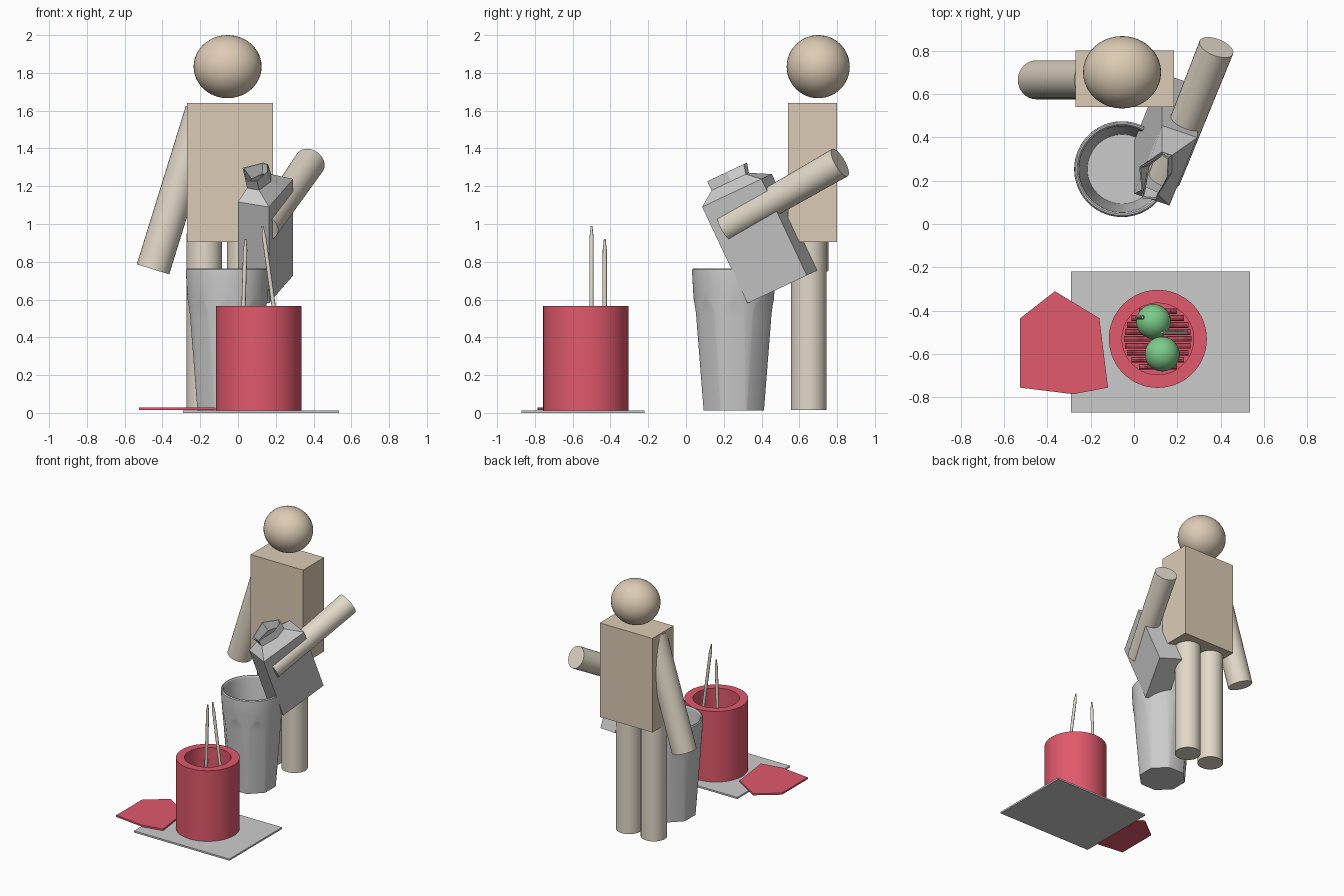
import bpy, bmesh, math
from mathutils import Vector, Matrix

if "Cube" in bpy.data.objects:
    bpy.data.objects.remove(bpy.data.objects["Cube"])


def mat(name, c):
    m = bpy.data.materials.new(name)
    m.diffuse_color = (*c, 1)
    m.use_nodes = True
    m.node_tree.nodes["Principled BSDF"].inputs["Base Color"].default_value = m.diffuse_color
    return m


RED = mat("red", (0.75, 0.1, 0.15))
TAN = mat("tan", (0.72, 0.6, 0.46))
LIMB = mat("pale_tan", (0.76, 0.69, 0.58))
GREEN = mat("green", (0.2, 0.6, 0.25))


def finish(name, bm, material=None, smooth=True, matrix=None):
    bmesh.ops.recalc_face_normals(bm, faces=bm.faces[:])
    if matrix:
        bm.transform(matrix)
    me = bpy.data.meshes.new(name)
    bm.to_mesh(me)
    bm.free()
    ob = bpy.data.objects.new(name, me)
    bpy.context.collection.objects.link(ob)
    if material:
        me.materials.append(material)
    if smooth:
        bpy.ops.object.select_all(action='DESELECT')
        ob.select_set(True)
        bpy.context.view_layer.objects.active = ob
        bpy.ops.object.shade_smooth_by_angle(angle=math.radians(30))
    return ob


def loft(name, rings, material=None, smooth=True, matrix=None):
    """Skin a list of equal point rings and cap both ends."""
    bm = bmesh.new()
    vs = [[bm.verts.new(p) for p in r] for r in rings]
    n = len(vs[0])
    for a, b in zip(vs, vs[1:]):
        for i in range(n):
            j = (i + 1) % n
            bm.faces.new((a[i], a[j], b[j], b[i]))
    bm.faces.new(vs[0])
    bm.faces.new(vs[-1])
    return finish(name, bm, material, smooth, matrix)


def circle(cx, cy, r, z, n=48):
    return [(cx + r * math.cos(2 * math.pi * i / n),
             cy + r * math.sin(2 * math.pi * i / n), z) for i in range(n)]


def box(name, lo, hi, material=None):
    lo, hi = Vector(lo), Vector(hi)
    bm = bmesh.new()
    bmesh.ops.create_cube(bm, size=1)
    m = Matrix.Translation((lo + hi) / 2) @ Matrix.Diagonal((*(hi - lo), 1))
    return finish(name, bm, material, False, m)


def rod(name, a, b, radii, material=None, n=32):
    """Round bar from a to b; radii = [(fraction along, radius)]."""
    a, b = Vector(a), Vector(b)
    d = b - a
    m = Matrix.Translation(a) @ d.to_track_quat('Z', 'Y').to_matrix().to_4x4()
    return loft(name, [circle(0, 0, r, t * d.length, n) for t, r in radii],
                material, True, m)


def ball(name, c, s, material):
    bm = bmesh.new()
    bmesh.ops.create_uvsphere(bm, u_segments=40, v_segments=24, radius=1)
    return finish(name, bm, material, True,
                  Matrix.Translation(c) @ Matrix.Diagonal((*s, 1)))


# Placemat and torn-off lid
box("placemat", (-0.29, -0.87, 0), (0.535, -0.22, 0.013))
lid = [(-0.525, -0.435), (-0.365, -0.31), (-0.16, -0.435),
       (-0.12, -0.755), (-0.28, -0.785), (-0.525, -0.755)]
loft("cup_lid", [[(x, y, z) for x, y in lid] for z in (0.015, 0.028)], RED, False)

# Noodle cup: thick-walled open cylinder
CX, CY = 0.11, -0.53
loft("noodle_cup", [circle(CX, CY, r, z, 64) for r, z in
     [(0.226, 0.013), (0.226, 0.565), (0.165, 0.565), (0.165, 0.05)]], RED)

# Wavy noodles in two layers
for layer in range(2):
    for k in range(9):
        dy = -0.128 + 0.032 * k
        half = math.sqrt(0.155 ** 2 - dy ** 2)
        rings = []
        for s in range(25):
            t = -1 + s / 12
            z = 0.17 + 0.035 * layer + 0.012 * math.sin(9 * t + 1.7 * k + layer)
            rings.append([(CX + t * half,
                           CY + dy + 0.013 * math.cos(math.tau * i / 8),
                           z + 0.013 * math.sin(math.tau * i / 8)) for i in range(8)])
        loft(f"noodle_{layer}_{k}", rings, RED)

# Green garnish balls
ball("garnish_back", (0.09, -0.45, 0.22), (0.08, 0.08, 0.08), GREEN)
ball("garnish_front", (0.13, -0.6, 0.24), (0.08, 0.08, 0.08), GREEN)

# Chopsticks
stick = [(0, 0.011), (0.93, 0.011), (0.97, 0.007), (1, 0.005)]
rod("chopstick_left", (0.015, -0.43, 0.1), (0.04, -0.43, 0.92), stick, LIMB, 12)
rod("chopstick_right", (0.25, -0.5, 0.12), (0.13, -0.5, 0.99), stick, LIMB, 12)


# Tumbler with eight flat flutes ending in arches
def glass_ring(r, z, phi_deg):
    phi, pts = math.radians(phi_deg), []
    for k in range(8):
        offs = [-phi, 0, phi] + [phi + (math.pi / 4 - 2 * phi) * j / 8
                                 for j in range(1, 8)]
        for i, o in enumerate(offs):
            rad = r * math.cos(phi) if i == 1 else r
            a = k * math.pi / 4 + o
            pts.append((-0.055 + rad * math.cos(a), 0.253 + rad * math.sin(a), z))
    return pts


def glass_r(z):
    return 0.17 + 0.042 * min(z / 0.6, 1) + 0.008 * max(0, (z - 0.6) / 0.15)


rings = []
for z in (0.013, 0.25, 0.5):
    rings.append(glass_ring(glass_r(z), z, 21 - 6 * z / 0.5))
for i in range(1, 11):
    a = math.pi / 2 * i / 10
    z = 0.5 + 0.1 * math.sin(a)
    rings.append(glass_ring(glass_r(z), z, max(15 * math.cos(a), 1)))
rings.append(glass_ring(0.215, 0.64, 2.25))
for r, z in [(0.221, 0.745), (0.22, 0.758), (0.214, 0.765), (0.207, 0.765),
             (0.201, 0.758), (0.198, 0.74), (0.16, 0.07)]:
    rings.append(glass_ring(r, z, 2.25))
loft("drinking_glass", rings)

# Tilted carton: body, sloping roof and open spout with hollow inside
ex = Vector((0.937, -0.314, -0.149)).normalized()
ez = Vector((0, -0.426, 0.905)).normalized()
ey = ez.cross(ex)
frame = Matrix((ex, ey, ez)).transposed().to_4x4()
frame.translation = (0.146, 0.51, 0.667)
base = [(-0.0875, -0.185), (0.0875, -0.185), (0.0875, 0.02),
        (0.0875, 0.185), (-0.0875, 0.185), (-0.0875, 0)]
neck = [(-0.06, -0.12), (0.01, -0.125), (0.03, 0),
        (0.0, 0.085), (-0.05, 0.085), (-0.085, 0)]
rim = [(-0.06, -0.145), (0.0, -0.13), (0.012, 0),
       (-0.02, 0.09), (-0.05, 0.1), (-0.13, 0)]


def inset(ring, k):
    cx, cy = (sum(p[i] for p in ring) / len(ring) for i in (0, 1))
    return [(cx + (x - cx) * k, cy + (y - cy) * k) for x, y in ring]


levels = [(base, 0), (base, 0.564), (neck, 0.622), (rim, 0.675),
          (inset(rim, 0.92), 0.675), (inset(neck, 0.9), 0.62), (inset(base, 0.9), 0.55),
          (inset(base, 0.9), 0.35)]
loft("milk_carton", [[(x, y, z) for x, y in r] for r, z in levels],
     None, False, frame)

# Standing figure
ball("head", (-0.055, 0.7, 1.833), (0.18, 0.167, 0.167), TAN)
box("torso", (-0.27, 0.54, 0.905), (0.185, 0.8, 1.64), TAN)
for name, x in (("leg_left", -0.178), ("leg_right", 0.035)):
    rod(name, (x, 0.65, 0.015), (x, 0.65, 0.95), [(0, 0.094), (1, 0.094)], LIMB)
rod("arm_hanging", (-0.45, 0.665, 0.76), (-0.19, 0.665, 1.6),
    [(0, 0.09), (1, 0.09)], LIMB)
rod("arm_pouring", (0.14, 0.21, 0.98), (0.38, 0.815, 1.325),
    [(0, 0.076), (1, 0.083)], LIMB)
